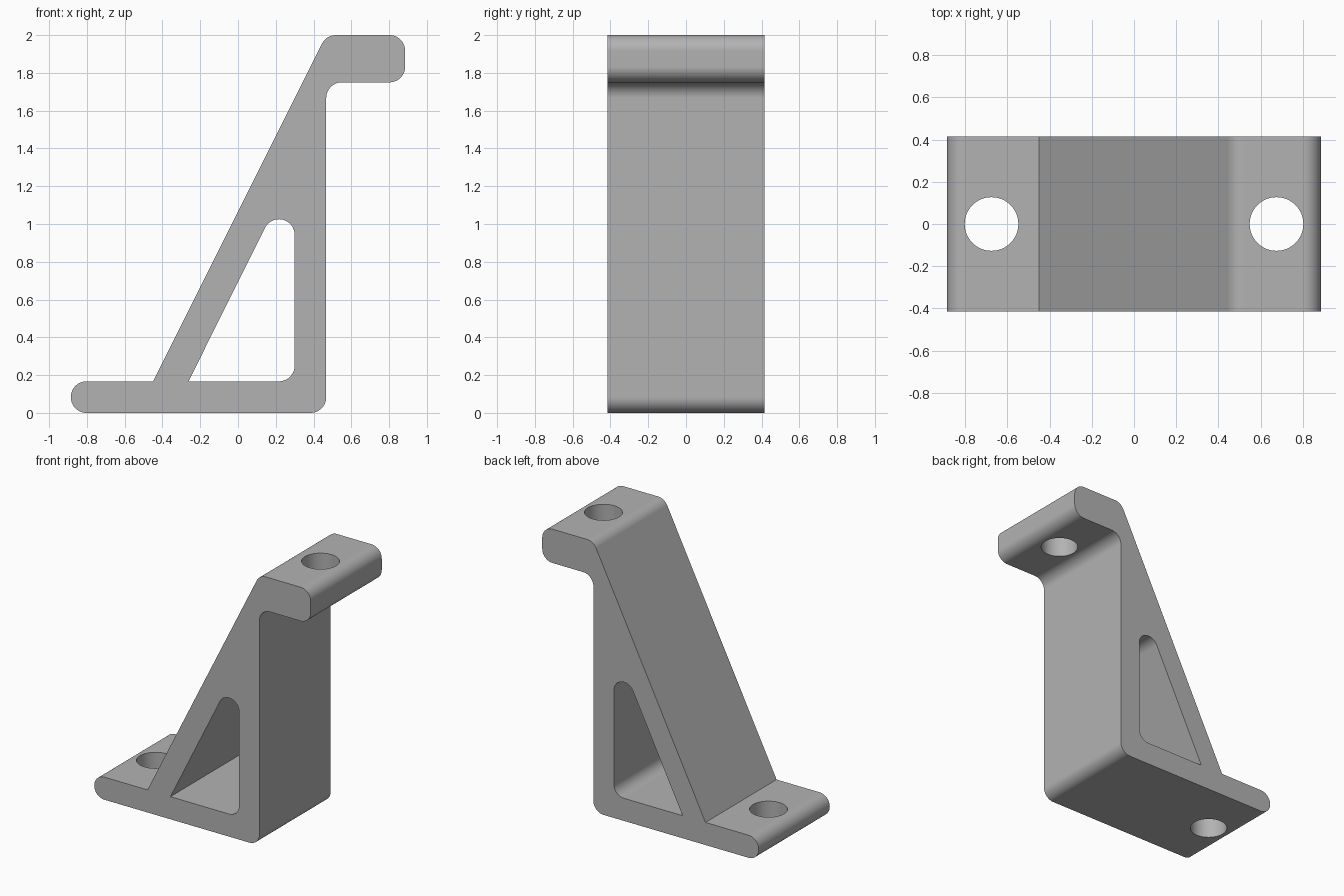
import bpy, bmesh, math
from mathutils import Vector

cube = bpy.data.objects.get("Cube")
if cube:
    bpy.data.objects.remove(cube, do_unlink=True)

DEPTH = 0.83      # full depth along y
FILLET = 0.083    # common corner radius
PLATE = 0.167     # thickness of the base flange
HOLE_R = 0.127
HOLE_X = 0.675

grey = bpy.data.materials.new("plain grey")
grey.use_nodes = True
grey.diffuse_color = (0.45, 0.45, 0.45, 1)
grey.node_tree.nodes["Principled BSDF"].inputs["Base Color"].default_value = (0.45, 0.45, 0.45, 1)


def rounded(corners, steps=12):
    """Turn (x, z, radius) corners into an outline with circular fillets."""
    pts = []
    for i, (x, z, r) in enumerate(corners):
        p = Vector((x, z))
        if r == 0:
            pts.append(p)
            continue
        a = (Vector(corners[i - 1][:2]) - p).normalized()
        b = (Vector(corners[(i + 1) % len(corners)][:2]) - p).normalized()
        half = a.angle(b) / 2
        centre = p + (a + b).normalized() * r / math.sin(half)
        start = p + a * r / math.tan(half) - centre
        end = p + b * r / math.tan(half) - centre
        sweep = math.pi - 2 * half
        for k in range(steps + 1):
            t = k / steps
            arc = start * math.sin((1 - t) * sweep) + end * math.sin(t * sweep)
            pts.append(centre + arc / math.sin(sweep))
    return pts


def extrude_profile(name, corners, depth):
    """Extrude an x-z outline symmetrically along y."""
    bm = bmesh.new()
    face = bm.faces.new([bm.verts.new((p.x, -depth / 2, p.y)) for p in rounded(corners)])
    new = bmesh.ops.extrude_face_region(bm, geom=[face])["geom"]
    bmesh.ops.translate(bm, vec=(0, depth, 0),
                        verts=[v for v in new if isinstance(v, bmesh.types.BMVert)])
    bmesh.ops.recalc_face_normals(bm, faces=bm.faces)
    mesh = bpy.data.meshes.new(name)
    bm.to_mesh(mesh)
    bm.free()
    obj = bpy.data.objects.new(name, mesh)
    bpy.context.collection.objects.link(obj)
    mesh.materials.append(grey)
    return obj


def hole_cutter(name, x, z):
    bpy.ops.mesh.primitive_cylinder_add(vertices=64, radius=HOLE_R, depth=0.5, location=(x, 0, z))
    obj = bpy.context.object
    obj.name = name
    obj.data.materials.append(grey)
    return obj


# Bracket body: base flange, sloping back, upright and top flange
bracket = extrude_profile("bracket", [
    (-0.885, 0, FILLET), (0.467, 0, FILLET), (0.467, 1.75, FILLET),
    (0.885, 1.75, FILLET), (0.885, 2, FILLET), (0.467, 2, FILLET),
    (-0.45, PLATE, 0), (-0.885, PLATE, FILLET)], DEPTH)

# Triangular window and the two bolt holes
cutters = [
    extrude_profile("window_cutter", [
        (-0.262, PLATE, 0), (0.3, PLATE, FILLET), (0.3, 1.295, FILLET)], DEPTH * 2),
    hole_cutter("base_hole_cutter", -HOLE_X, 0.08),
    hole_cutter("top_hole_cutter", HOLE_X, 1.875),
]
bpy.ops.object.select_all(action='DESELECT')
bracket.select_set(True)
bpy.context.view_layer.objects.active = bracket
for cutter in cutters:
    cut = bracket.modifiers.new(cutter.name, 'BOOLEAN')
    cut.operation = 'DIFFERENCE'
    cut.solver = 'EXACT'
    cut.object = cutter
    bpy.ops.object.modifier_apply(modifier=cut.name)
for cutter in cutters:
    bpy.data.objects.remove(cutter, do_unlink=True)

# Smooth fillets and bores, flat large faces
bpy.ops.object.shade_smooth_by_angle(angle=math.radians(30))
weighted = bracket.modifiers.new("flat_face_normals", 'WEIGHTED_NORMAL')
weighted.keep_sharp = True
